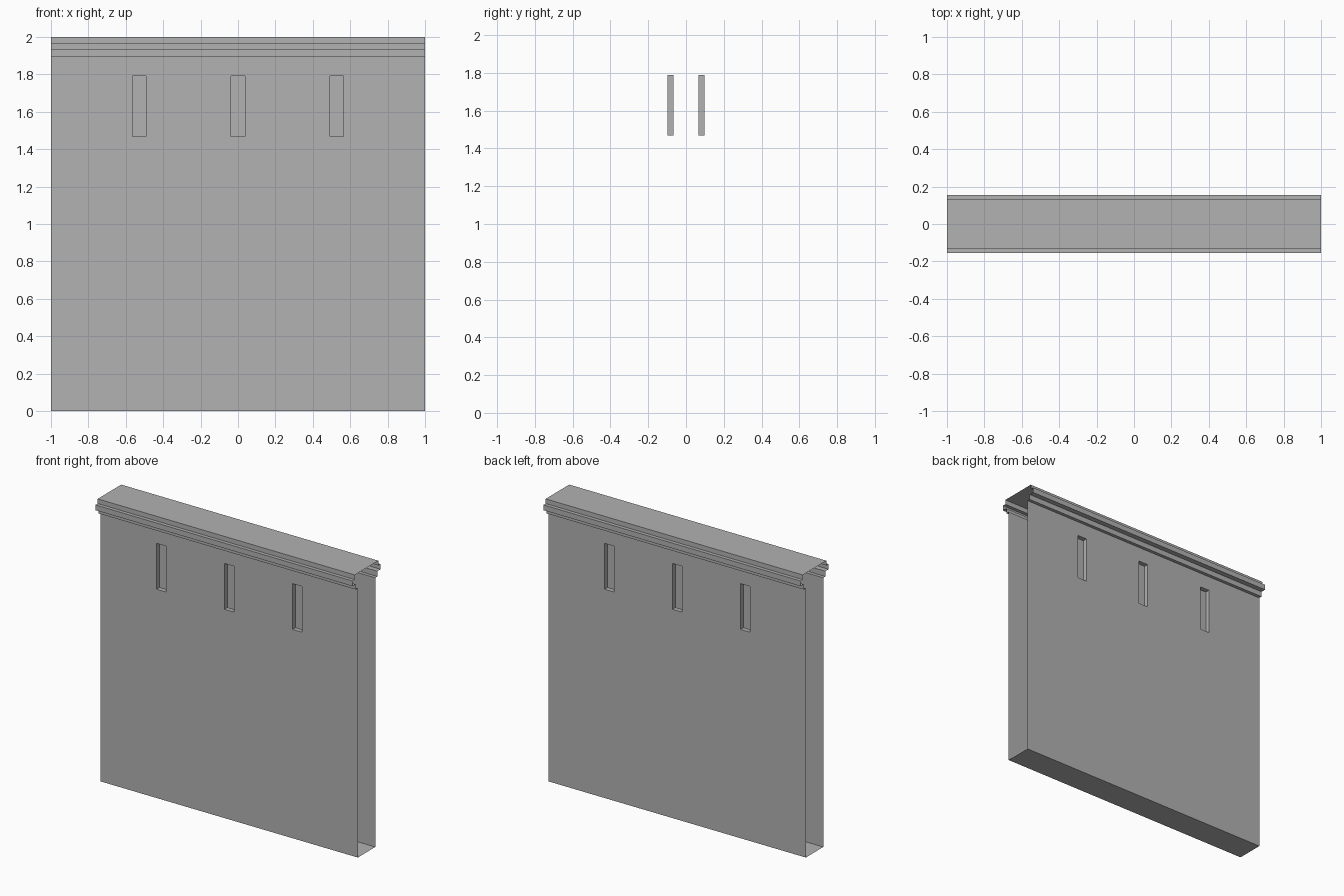
import bpy
import bmesh

if "Cube" in bpy.data.objects:
    bpy.data.objects.remove(bpy.data.objects["Cube"])

# One stone grey for the whole wall
stone = bpy.data.materials.new("stone_grey")
stone.diffuse_color = (0.445, 0.445, 0.445, 1)
stone.use_nodes = True
stone.node_tree.nodes["Principled BSDF"].inputs["Base Color"].default_value = stone.diffuse_color

WALL_Y, NICHE_Y = 0.097, 0.065
NICHE_Z = (1.468, 1.79)
NICHE_X, NICHE_HALF = (-0.528, 0.0, 0.528), 0.037

# Half profile (y, z): wall, then a three-band cornice
half = [(WALL_Y, 0), (WALL_Y, NICHE_Z[0]), (WALL_Y, NICHE_Z[1]), (WALL_Y, 1.893),
        (0.12, 1.893), (0.12, 1.93), (0.156, 1.93), (0.156, 1.967),
        (0.131, 1.967), (0.131, 2.0)]
profile = half + [(-y, z) for y, z in reversed(half)]

# Lengthwise divisions at the niche sides
xs = [-1.0] + [c + s * NICHE_HALF for c in NICHE_X for s in (-1, 1)] + [1.0]

# Hollow shell with open ends
bm = bmesh.new()
rings = [[bm.verts.new((x, y, z)) for y, z in profile] for x in xs]
n = len(profile)
for a, b in zip(rings, rings[1:]):
    for i in range(n):
        j = (i + 1) % n
        bm.faces.new((a[i], a[j], b[j], b[i]))


def is_niche(face):
    c = face.calc_center_median()
    return (abs(abs(c.y) - WALL_Y) < 1e-4 and NICHE_Z[0] < c.z < NICHE_Z[1]
            and any(abs(c.x - x) < NICHE_HALF for x in NICHE_X))


# Push the niches into both walls
niches = [f for f in bm.faces if is_niche(f)]
for f in bmesh.ops.extrude_discrete_faces(bm, faces=niches)["faces"]:
    for v in f.verts:
        v.co.y = NICHE_Y if v.co.y > 0 else -NICHE_Y

mesh = bpy.data.meshes.new("wall_section")
bm.to_mesh(mesh)
bm.free()
mesh.materials.append(stone)
wall = bpy.data.objects.new("wall_section", mesh)
bpy.context.collection.objects.link(wall)
